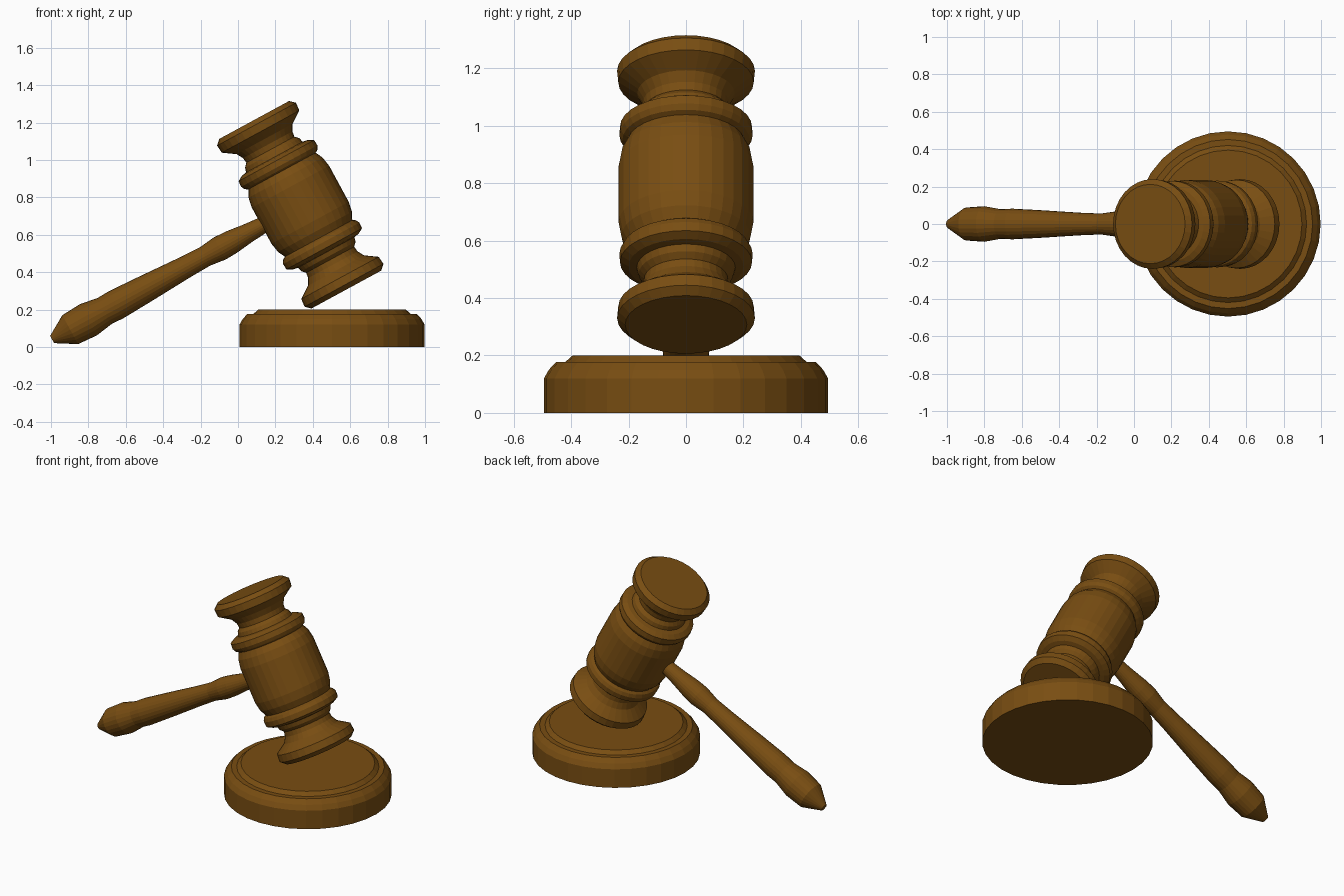
import bpy, bmesh, math
from mathutils import Matrix

if "Cube" in bpy.data.objects:
    bpy.data.objects.remove(bpy.data.objects["Cube"])

TILT = math.radians(-28.5)
CENTRE = (0.333, 0, 0.761)

wood = bpy.data.materials.new("brown_wood")
wood.diffuse_color = (0.19, 0.075, 0.006, 1)
wood.use_nodes = True
wood.node_tree.nodes["Principled BSDF"].inputs["Base Color"].default_value = wood.diffuse_color


def lathe(name, profile, sides, matrix):
    """Turn a (radius, height) profile around z, cap both ends, then place it."""
    bm = bmesh.new()
    rings = [[bm.verts.new((r * math.cos(2 * math.pi * i / sides),
                            r * math.sin(2 * math.pi * i / sides), h))
              for i in range(sides)] for r, h in profile]
    for a, b in zip(rings, rings[1:]):
        for i in range(sides):
            j = (i + 1) % sides
            bm.faces.new((a[i], a[j], b[j], b[i]))
    bm.faces.new(rings[0][::-1])
    bm.faces.new(rings[-1])
    bm.transform(matrix)
    mesh = bpy.data.meshes.new(name)
    bm.to_mesh(mesh)
    bm.free()
    mesh.materials.append(wood)
    obj = bpy.data.objects.new(name, mesh)
    bpy.context.collection.objects.link(obj)
    return obj


tilt = Matrix.Translation(CENTRE) @ Matrix.Rotation(TILT, 4, 'Y')

# Mallet head: upper half profile, mirrored for the lower half
half = [(0.235, 0.05), (0.235, 0.11), (0.225, 0.165), (0.205, 0.205),
        (0.222, 0.215), (0.232, 0.235), (0.230, 0.268), (0.200, 0.285),
        (0.172, 0.290), (0.165, 0.315), (0.146, 0.335), (0.150, 0.365),
        (0.170, 0.400), (0.236, 0.445), (0.240, 0.490), (0.212, 0.516)]
head = [(r, -h) for r, h in reversed(half)] + half
lathe("mallet_head", head, 32, tilt)

# Handle: runs square to the head, from its core out to the pointed tip
handle = [(0.045, 0.10), (0.045, 0.24), (0.052, 0.32), (0.064, 0.42),
          (0.067, 0.49), (0.056, 0.58), (0.060, 0.70), (0.074, 0.95),
          (0.082, 1.12), (0.079, 1.19), (0.095, 1.29), (0.088, 1.40),
          (0.022, 1.51)]
lathe("handle", handle, 24, tilt @ Matrix.Rotation(-math.pi / 2, 4, 'Y'))

# Round sounding block
block = [(0.495, 0), (0.495, 0.12), (0.478, 0.15), (0.452, 0.178),
         (0.420, 0.178), (0.395, 0.20)]
lathe("sounding_block", block, 32, Matrix.Translation((0.503, 0, 0)))
